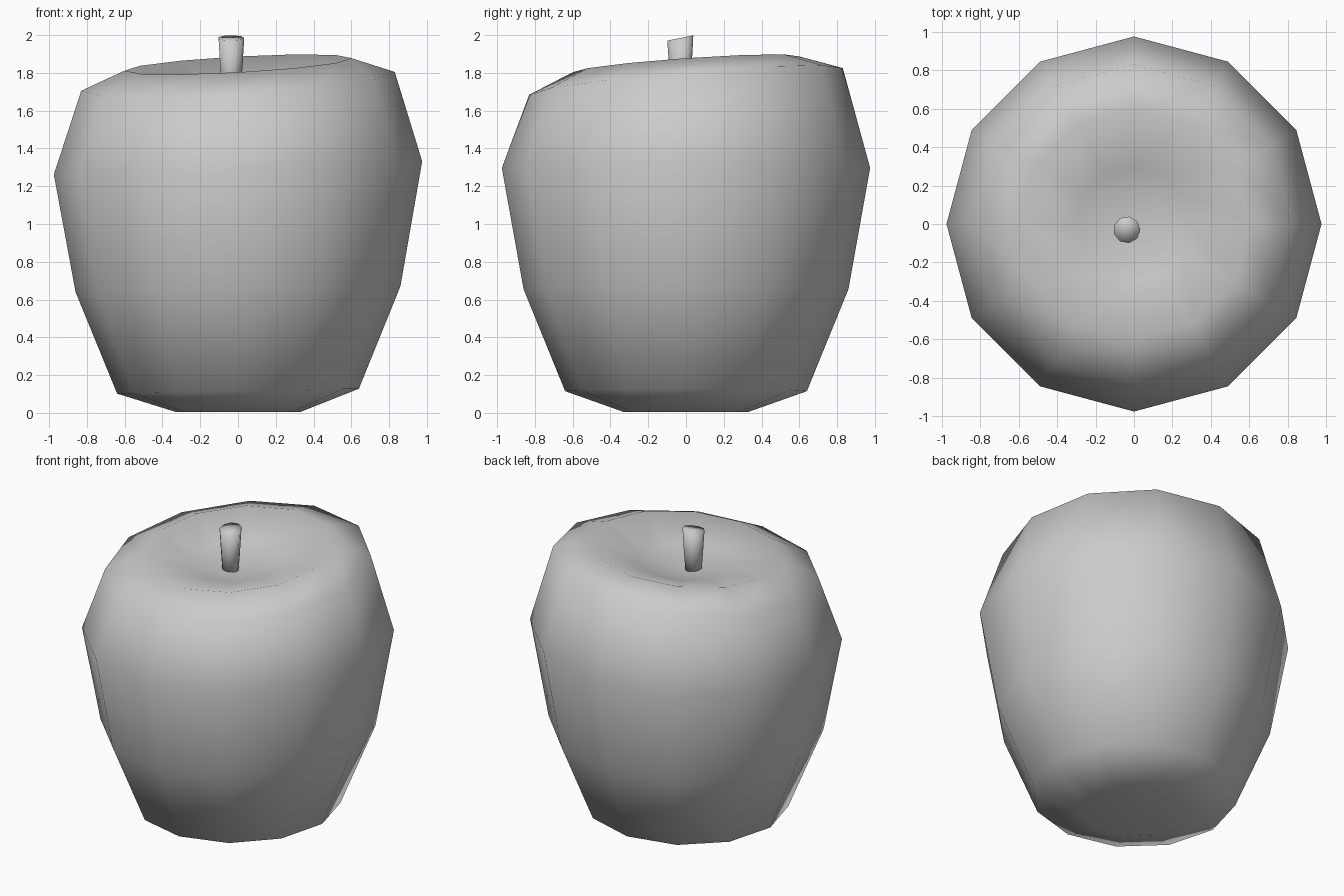
import bpy, bmesh
from math import cos, sin, tau

if "Cube" in bpy.data.objects:
    bpy.data.objects.remove(bpy.data.objects["Cube"])


def lathe(name, rings, sides, bottom, top, centre=(0, 0)):
    """Skin tilted rings (radius, z, x tilt, y tilt), closed by two pole points."""
    bm = bmesh.new()
    loops = []
    for r, z, tx, ty in rings:
        loop = []
        for i in range(sides):
            x, y = r * cos(tau * i / sides), r * sin(tau * i / sides)
            loop.append(bm.verts.new((centre[0] + x, centre[1] + y, z + tx * x + ty * y)))
        loops.append(loop)
    low = bm.verts.new((*centre, bottom))
    high = bm.verts.new((*centre, top))
    for i in range(sides):
        j = (i + 1) % sides
        for a, b in zip(loops, loops[1:]):
            bm.faces.new((a[i], a[j], b[j], b[i]))
        bm.faces.new((low, loops[0][j], loops[0][i]))
        bm.faces.new((high, loops[-1][i], loops[-1][j]))
    bmesh.ops.recalc_face_normals(bm, faces=bm.faces)
    mesh = bpy.data.meshes.new(name)
    bm.to_mesh(mesh)
    bm.free()
    mesh.shade_smooth()
    obj = bpy.data.objects.new(name, mesh)
    bpy.context.collection.objects.link(obj)
    return obj


# Apple body: lopsided rings from the base up, over the rim and into the dip
lathe("apple_body", [
    (0.33, 0.005, 0.0, 0.0),
    (0.64, 0.115, 0.02, 0.0),
    (0.86, 0.655, 0.018, 0.0),
    (0.975, 1.297, 0.036, 0.0),
    (0.83, 1.755, 0.06, 0.085),
    (0.60, 1.845, 0.055, 0.07),
    (0.30, 1.76, 0.03, 0.04),
], 12, 0.05, 1.70)

# Stem: slightly flared, with a slanted top
lathe("stem", [
    (0.05, 1.68, 0, 0),
    (0.06, 1.82, 0, 0),
    (0.07, 1.985, 0, 0.2),
], 9, 1.68, 1.985, (-0.037, -0.03))
